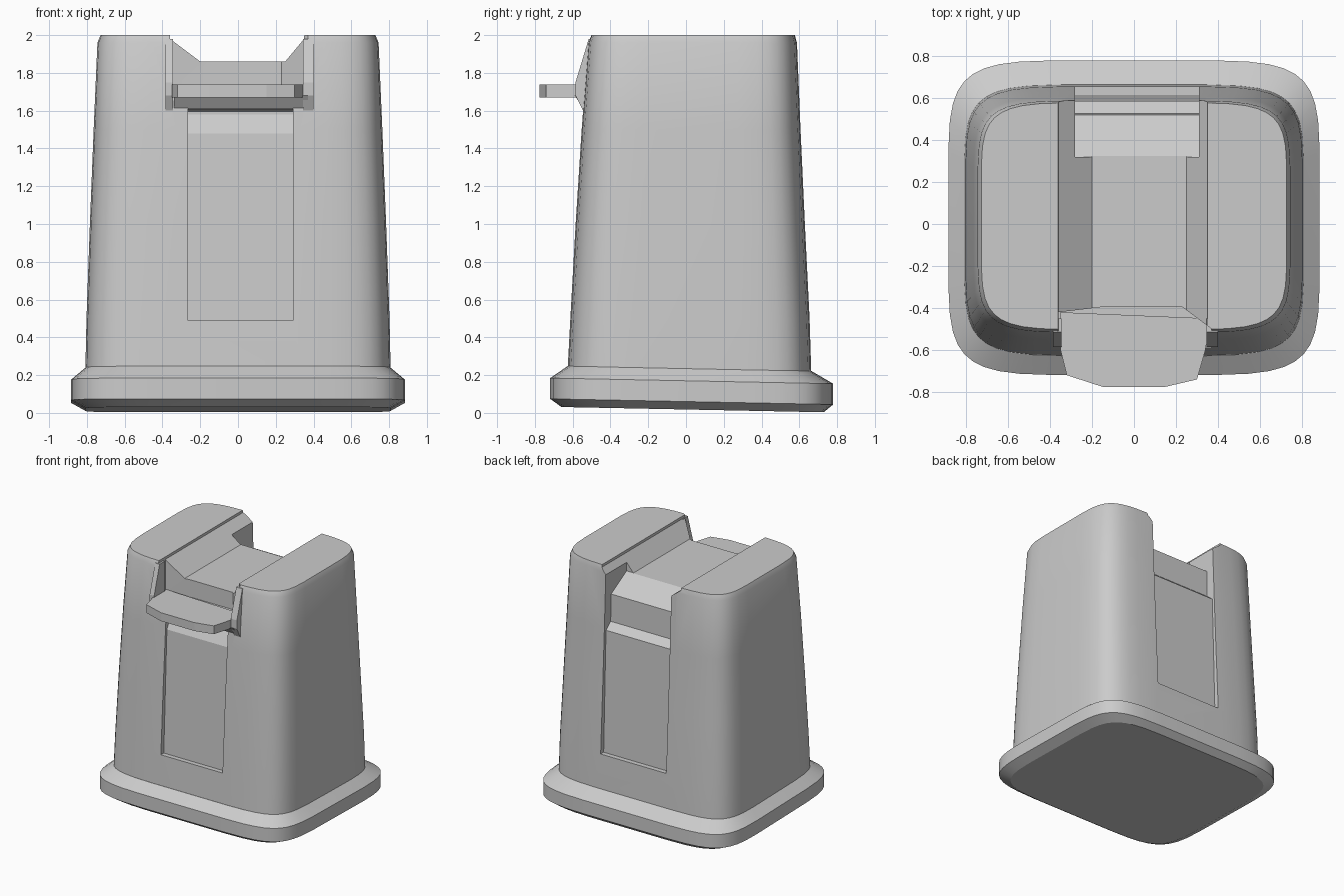
import bpy, bmesh, math

if "Cube" in bpy.data.objects:
    bpy.data.objects.remove(bpy.data.objects["Cube"])


def make_object(name, verts, faces):
    mesh = bpy.data.meshes.new(name)
    mesh.from_pydata(verts, [], faces)
    bm = bmesh.new()
    bm.from_mesh(mesh)
    bmesh.ops.recalc_face_normals(bm, faces=bm.faces)
    bm.to_mesh(mesh)
    bm.free()
    obj = bpy.data.objects.new(name, mesh)
    bpy.context.collection.objects.link(obj)
    return obj


def loft(name, sections, power, n=40, tilt=0.0):
    """Stack bulged rounded squares: (z, half x, y min, y max)."""
    verts = []
    for z, hx, y0, y1 in sections:
        for i in range(n):
            t = 2 * math.pi * (i + 0.5) / n
            c, s = math.cos(t), math.sin(t)
            x = math.copysign(abs(c) ** (2 / power), c) * hx
            y = math.copysign(abs(s) ** (2 / power), s) * (y1 - y0) / 2 + (y0 + y1) / 2
            verts.append((x, y, z - tilt * y))
    faces = [tuple(range(n)), tuple(range(len(verts) - n, len(verts)))]
    for k in range(len(sections) - 1):
        for i in range(n):
            j = (i + 1) % n
            faces.append((k * n + i, k * n + j, (k + 1) * n + j, (k + 1) * n + i))
    return make_object(name, verts, faces)


def prism(name, profile, axis, a, b):
    """Extrude a 2D profile from a to b along the given axis."""
    def place(p, d):
        q = list(p)
        q.insert(axis, d)
        return tuple(q)
    n = len(profile)
    verts = [place(p, d) for d in (a, b) for p in profile]
    faces = [tuple(range(n)), tuple(range(n, 2 * n))]
    faces += [(i, (i + 1) % n, n + (i + 1) % n, n + i) for i in range(n)]
    return make_object(name, verts, faces)


def smooth(obj, angle=25):
    bpy.ops.object.select_all(action='DESELECT')
    obj.select_set(True)
    bpy.context.view_layer.objects.active = obj
    bpy.ops.object.shade_smooth_by_angle(angle=math.radians(angle))


# Tapered body
body = loft("body", [(0.18, 0.81, -0.63, 0.665), (0.5, 0.803, -0.613, 0.655),
                     (1.0, 0.785, -0.585, 0.63), (1.5, 0.765, -0.553, 0.607),
                     (1.96, 0.745, -0.518, 0.588), (2.0, 0.728, -0.503, 0.578)], 6)

# Flared foot, slightly tilted underneath
foot = loft("foot", [(0.018, 0.81, -0.66, 0.73), (0.06, 0.885, -0.72, 0.78),
                     (0.17, 0.885, -0.72, 0.78), (0.235, 0.808, -0.628, 0.665)], 6, tilt=0.02)

cutters = [
    # Sloped-sided channel across the top
    prism("channel_cutter", [(-0.2, 1.86), (0.25, 1.86), (0.35, 1.98), (0.36, 2.2),
                             (-0.37, 2.2), (-0.36, 1.98)], 1, -1.1, 1.1),
    # Front notch above the tray
    prism("notch_cutter", [(-0.15, -0.395), (0.23, -0.395), (0.37, -0.5), (0.37, -1.1),
                           (-0.36, -1.1), (-0.36, -0.42)], 2, 1.72, 2.2),
    # Front panel recess
    prism("front_recess_cutter", [(-1.1, 0.49), (-0.575, 0.49), (-0.535, 1.48), (-0.48, 1.58),
                                  (-0.48, 1.7), (-1.1, 1.7)], 0, -0.265, 0.29),
    # Back panel recess with hood slope above
    prism("back_recess_cutter", [(1.1, 0.5), (0.615, 0.5), (0.585, 1.48), (0.525, 1.53),
                                 (0.52, 1.75), (0.32, 1.862), (0.32, 2.2), (1.1, 2.2)],
          0, -0.28, 0.31),
]
for cutter in cutters:
    mod = body.modifiers.new(cutter.name, 'BOOLEAN')
    mod.operation = 'DIFFERENCE'
    mod.solver = 'EXACT'
    mod.object = cutter
    cutter.hide_render = True
bpy.context.view_layer.objects.active = body
for cutter in cutters:
    bpy.ops.object.modifier_apply(modifier=cutter.name)
    bpy.data.objects.remove(cutter)

# Projecting tray lip
tray = prism("tray", [(-0.35, -0.42), (-0.35, -0.6), (-0.32, -0.72), (-0.15, -0.775),
                      (0.15, -0.775), (0.3, -0.74), (0.34, -0.6), (0.365, -0.45)],
             2, 1.67, 1.738)

# Bracket under the tray
prism("tray_bracket", [(-0.45, 1.59), (-0.54, 1.61), (-0.59, 1.68), (-0.45, 1.68)],
      0, -0.34, 0.37)

# Cheek flanges beside the tray
for name, x0, x1 in (("left_cheek", -0.385, -0.345), ("right_cheek", 0.345, 0.4)):
    prism(name, [(-0.45, 1.62), (-0.545, 1.6), (-0.585, 1.68), (-0.585, 1.75),
                 (-0.515, 1.98), (-0.45, 1.98)], 0, x0, x1)

smooth(body)
smooth(foot)
